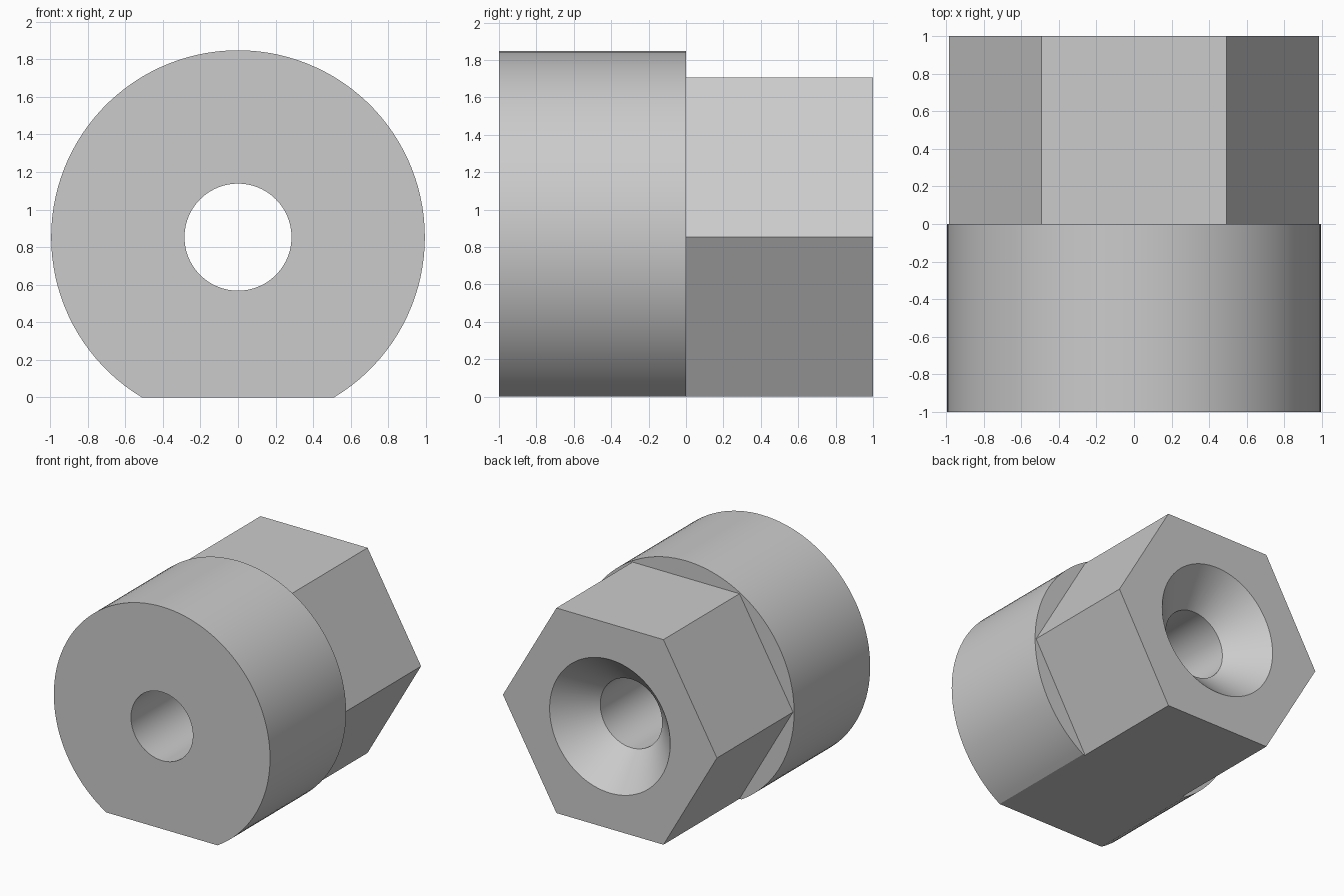
import bpy
import bmesh
from math import sin, cos, asin, pi, radians

default = bpy.data.objects.get("Cube")
if default:
    bpy.data.objects.remove(default, do_unlink=True)

AXIS_Z = 0.853          # height of the bore axis, equal to the hex apothem
COLLAR_R = 0.995
HEX_R = AXIS_Z / cos(pi / 6)
BORE_R = 0.285
SINK_R, SINK_DEPTH = 0.555, 0.28
SEGMENTS = 96

grey = bpy.data.materials.new("plain grey")
grey.use_nodes = True
grey.diffuse_color = (0.6, 0.6, 0.6, 1)
grey.node_tree.nodes["Principled BSDF"].inputs["Base Color"].default_value = (0.6, 0.6, 0.6, 1)


def make_object(name, bm):
    bmesh.ops.recalc_face_normals(bm, faces=bm.faces)
    mesh = bpy.data.meshes.new(name)
    bm.to_mesh(mesh)
    bm.free()
    mesh.materials.append(grey)
    obj = bpy.data.objects.new(name, mesh)
    bpy.context.collection.objects.link(obj)
    return obj


def ring(bm, radius, y, angles):
    return [bm.verts.new((radius * cos(a), y, AXIS_Z + radius * sin(a))) for a in angles]


def skin(bm, a, b, closed=True):
    n = len(a)
    for i in range(n if closed else n - 1):
        j = (i + 1) % n
        bm.faces.new((a[i], a[j], b[j], b[i]))


# Body: round collar with a flat underside, stepping down to a hexagonal head
bm = bmesh.new()
start = -asin(AXIS_Z / COLLAR_R)
sweep = pi - 2 * start
arc = [start + sweep * i / SEGMENTS for i in range(SEGMENTS + 1)]
hexagon = [-pi / 3 + i * pi / 3 for i in range(6)]
front = ring(bm, COLLAR_R, -1, arc)
step = ring(bm, COLLAR_R, 0, arc)
hex_in = ring(bm, HEX_R, 0, hexagon)
hex_out = ring(bm, HEX_R, 1, hexagon)
skin(bm, front, step, closed=False)
skin(bm, hex_in, hex_out, closed=False)
bm.faces.new(front)
bm.faces.new(hex_out)
bm.faces.new(step + hex_in[::-1])
bm.faces.new((front[0], step[0], hex_in[0], hex_out[0],
              hex_out[-1], hex_in[-1], step[-1], front[-1]))
body = make_object("hex_fitting_body", bm)

# Cutter: straight bore that widens into a conical countersink at the back
bm = bmesh.new()
circle = [2 * pi * i / SEGMENTS for i in range(SEGMENTS)]
slope = (SINK_R - BORE_R) / SINK_DEPTH
profile = [(BORE_R, -1.2), (BORE_R, 1 - SINK_DEPTH), (SINK_R + 0.2 * slope, 1.2)]
rings = [ring(bm, r, y, circle) for r, y in profile]
for a, b in zip(rings, rings[1:]):
    skin(bm, a, b)
bm.faces.new(rings[0])
bm.faces.new(rings[-1])
cutter = make_object("bore_cutter", bm)
cutter.hide_render = True

# Drill the body, then drop the cutter
bpy.ops.object.select_all(action='DESELECT')
body.select_set(True)
bpy.context.view_layer.objects.active = body
drill = body.modifiers.new("bore", 'BOOLEAN')
drill.operation = 'DIFFERENCE'
drill.solver = 'EXACT'
drill.object = cutter
bpy.ops.object.modifier_apply(modifier=drill.name)
bpy.data.objects.remove(cutter, do_unlink=True)

bpy.ops.object.shade_smooth_by_angle(angle=radians(30))
